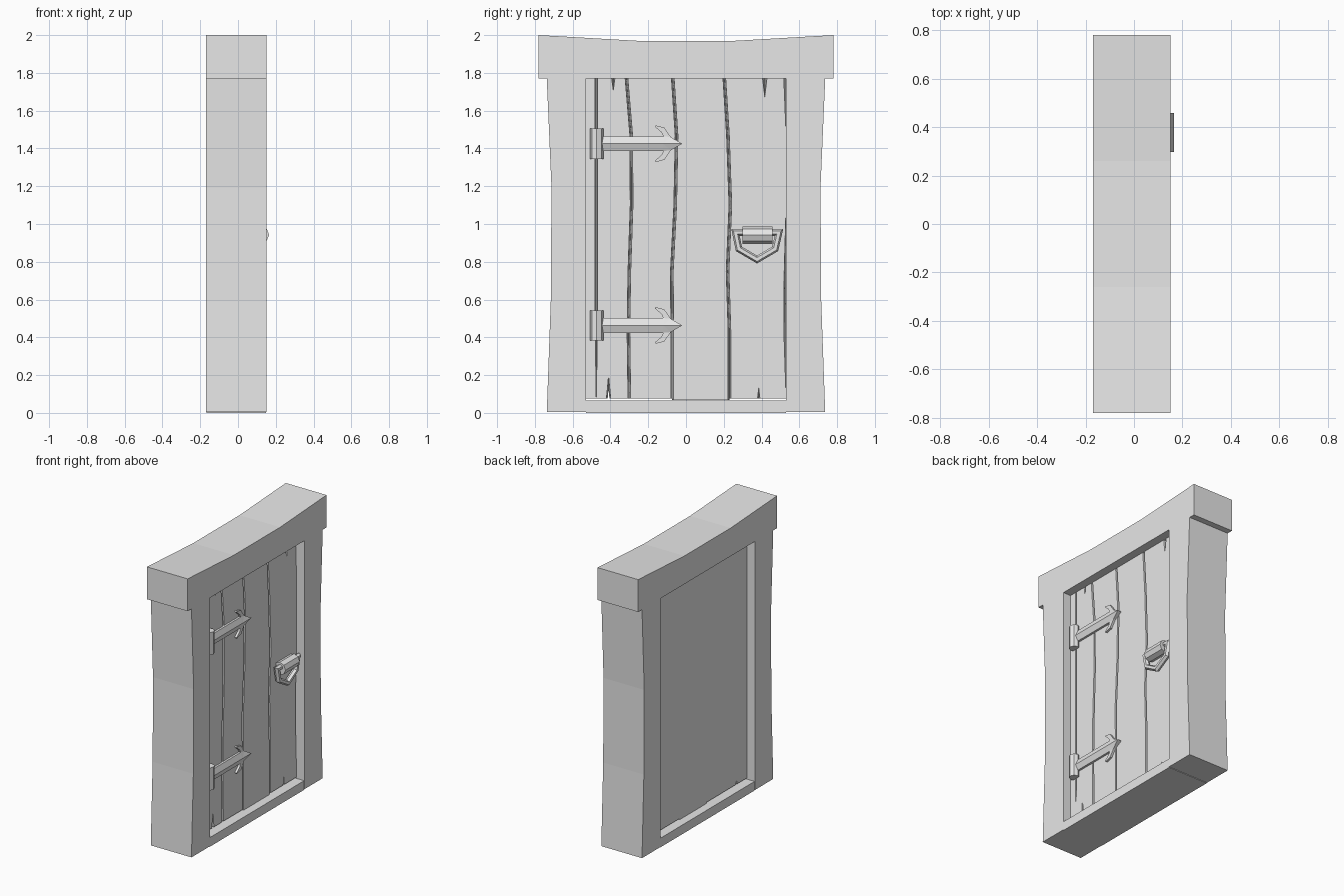
import bpy, bmesh, math
from mathutils import Matrix, Vector

cube = bpy.data.objects.get("Cube")
if cube:
    bpy.data.objects.remove(cube, do_unlink=True)

grey = bpy.data.materials.new("plain_grey")
grey.use_nodes = True
grey.diffuse_color = (0.8, 0.8, 0.8, 1)
grey.node_tree.nodes["Principled BSDF"].inputs["Base Color"].default_value = (0.8, 0.8, 0.8, 1)


def finish(name, bm):
    bmesh.ops.recalc_face_normals(bm, faces=bm.faces)
    mesh = bpy.data.meshes.new(name)
    bm.to_mesh(mesh)
    bm.free()
    mesh.materials.append(grey)
    obj = bpy.data.objects.new(name, mesh)
    bpy.context.collection.objects.link(obj)
    return obj


def loft(bm, rings, closed=False):
    """Bridge rings of points with quads, capping the ends unless closed."""
    rows = [[bm.verts.new(p) for p in ring] for ring in rings]
    n = len(rows[0])
    pairs = list(zip(rows, rows[1:]))
    for a, b in pairs:
        for i in range(n):
            j = (i + 1) % n
            bm.faces.new((a[i], a[j], b[j], b[i]))
    if not closed:
        bm.faces.new(rows[0])
        bm.faces.new(rows[-1])


def slab(name, outline, x0, x1):
    """Extrude a (y, z) outline along x."""
    bm = bmesh.new()
    loft(bm, [[(x, y, z) for y, z in outline] for x in (x0, x1)])
    return finish(name, bm)


# Stone frame: bowed posts, overhanging lintel with a sagging top
half = [(0.53, 0.004), (0.737, 0.004), (0.716, 0.59), (0.712, 1.19), (0.737, 1.77),
        (0.78, 1.77), (0.78, 2.0), (0.26, 1.97)]
right_side = [(0.53, 1.77)] + half
outline = right_side + [(-y, z) for y, z in reversed(right_side)]
slab("frame", outline, -0.17, 0.15)

# Threshold between the posts
slab("threshold", [(-0.53, 0), (0.53, 0), (0.53, 0.065), (-0.53, 0.065)], -0.168, 0.149)

# Planks: wavy seams that open as a V towards the face of the door
FACE, BACK = 0.09, -0.11
levels = [0.075, 0.44, 0.75, 1.1, 1.47, 1.77]
seams = [
    ([-0.53] * 6, [0] * 6),
    ([-0.475] * 6, [0] + [0.006] * 5),
    ([-0.3, -0.305, -0.3, -0.288, -0.29, -0.315], [0.007] * 6),
    ([-0.073, -0.073, -0.075, -0.057, -0.05, -0.07], [0.007] * 6),
    ([0.23, 0.23, 0.22, 0.235, 0.222, 0.203], [0.007] * 6),
    ([0.53] * 6, [0, 0.012, 0.01, 0, 0, 0.012]),
]
planks = []
for k in range(5):
    (ya, ga), (yb, gb) = seams[k], seams[k + 1]
    rings = []
    for i, z in enumerate(levels):
        if k == 3 and i == 0:
            z -= 0.008
        rings.append([(BACK, ya[i], z), (BACK, yb[i], z),
                      (FACE, yb[i] - gb[i], z), (FACE, ya[i] + ga[i], z)])
    bm = bmesh.new()
    loft(bm, rings)
    planks.append(finish(f"plank_{k + 1}", bm))

# Splits at the plank ends, cut with pointed wedges
bm = bmesh.new()
for y, end, tip, w, deep in [(-0.385, 1.78, 1.7, 0.011, 0), (0.417, 1.78, 1.66, 0.014, 0),
                             (-0.41, 0.06, 0.2, 0.013, -0.3), (0.385, 0.06, 0.14, 0.009, 0)]:
    pts = [(0.1, y - w, end), (0.1, y + w, end), (0.1, y, tip), (deep, y, end)]
    v = [bm.verts.new(p) for p in pts]
    for tri in ((0, 1, 2), (0, 1, 3), (1, 2, 3), (0, 2, 3)):
        bm.faces.new([v[i] for i in tri])
cutter = finish("split_cutter", bm)
cutter.hide_render = True
for plank in (planks[1], planks[4]):
    mod = plank.modifiers.new("splits", 'BOOLEAN')
    mod.operation = 'DIFFERENCE'
    mod.solver = 'EXACT'
    mod.object = cutter
    graph = bpy.context.evaluated_depsgraph_get()
    cut = bpy.data.meshes.new_from_object(plank.evaluated_get(graph))
    plank.modifiers.clear()
    plank.data = cut
bpy.data.objects.remove(cutter, do_unlink=True)


def rod(name, centre, radius, length, axis):
    """Eight-sided rod along y or z."""
    bm = bmesh.new()
    turn = Matrix.Rotation(math.pi / 2, 4, 'X') if axis == 'Y' else Matrix()
    bmesh.ops.create_cone(bm, cap_ends=True, segments=8, radius1=radius, radius2=radius,
                          depth=length, matrix=Matrix.Translation(centre) @ turn)
    return finish(name, bm)


# Hinges: upright barrel, ridged strap and barbed arrow head
strap = [(-0.46, 0), (-0.46, 0.039), (-0.12, 0.039), (-0.12, 0)]
head = [(-0.12, 0), (-0.12, 0.039), (-0.13, 0.06), (-0.165, 0.09), (-0.16, 0.097),
        (-0.115, 0.085), (-0.08, 0.035), (-0.02, 0)]
for label, zc in (("upper", 1.425), ("lower", 0.463)):
    rod(f"{label}_hinge_barrel", (0.105, -0.473, zc), 0.035, 0.16, 'Z')
    bm = bmesh.new()
    for side in (1, -1):
        for part in (strap, head):
            base = [(FACE - 0.005, y, zc + side * z) for y, z in part]
            top = [(0.105 if z else 0.12, y, zc + side * z) for y, z in part]
            loft(bm, [base, top])
    bmesh.ops.remove_doubles(bm, verts=bm.verts, dist=0.0001)
    # Drop the hidden walls left on the ridge line and strap joint
    inner = [f for f in bm.faces if all(abs(v.co.z - zc) < 0.001 for v in f.verts)
             or all(abs(v.co.y + 0.12) < 0.001 for v in f.verts)]
    bmesh.ops.delete(bm, geom=inner, context='FACES')
    bmesh.ops.triangulate(bm, faces=[f for f in bm.faces if len(f.verts) > 4])
    finish(f"{label}_hinge_strap", bm)

# Handle: pivot rod and a hanging angular ring
rod("handle_pivot", (0.12, 0.378, 0.943), 0.045, 0.16, 'Y')
path = [(0.32, 0.955), (0.262, 0.955), (0.28, 0.868), (0.376, 0.812),
        (0.472, 0.868), (0.492, 0.955), (0.434, 0.955)]
points = [Vector((0, y, z)) for y, z in path]
rings = []
for i, p in enumerate(points):
    before = (p - points[max(i - 1, 0)]).normalized()
    after = (points[min(i + 1, len(points) - 1)] - p).normalized()
    along = (before + after).normalized()
    side = Vector((1, 0, 0)).cross(along)
    mitre = 1 / max(along.dot(after if after.length else before), 0.6)
    ring = []
    for s in range(6):
        a = math.tau * s / 6
        q = p + side * (0.018 * mitre * math.cos(a))
        ring.append((0.122 + 0.02 * math.sin(a), q.y, q.z))
    rings.append(ring)
bm = bmesh.new()
loft(bm, rings)
finish("handle_ring", bm)
